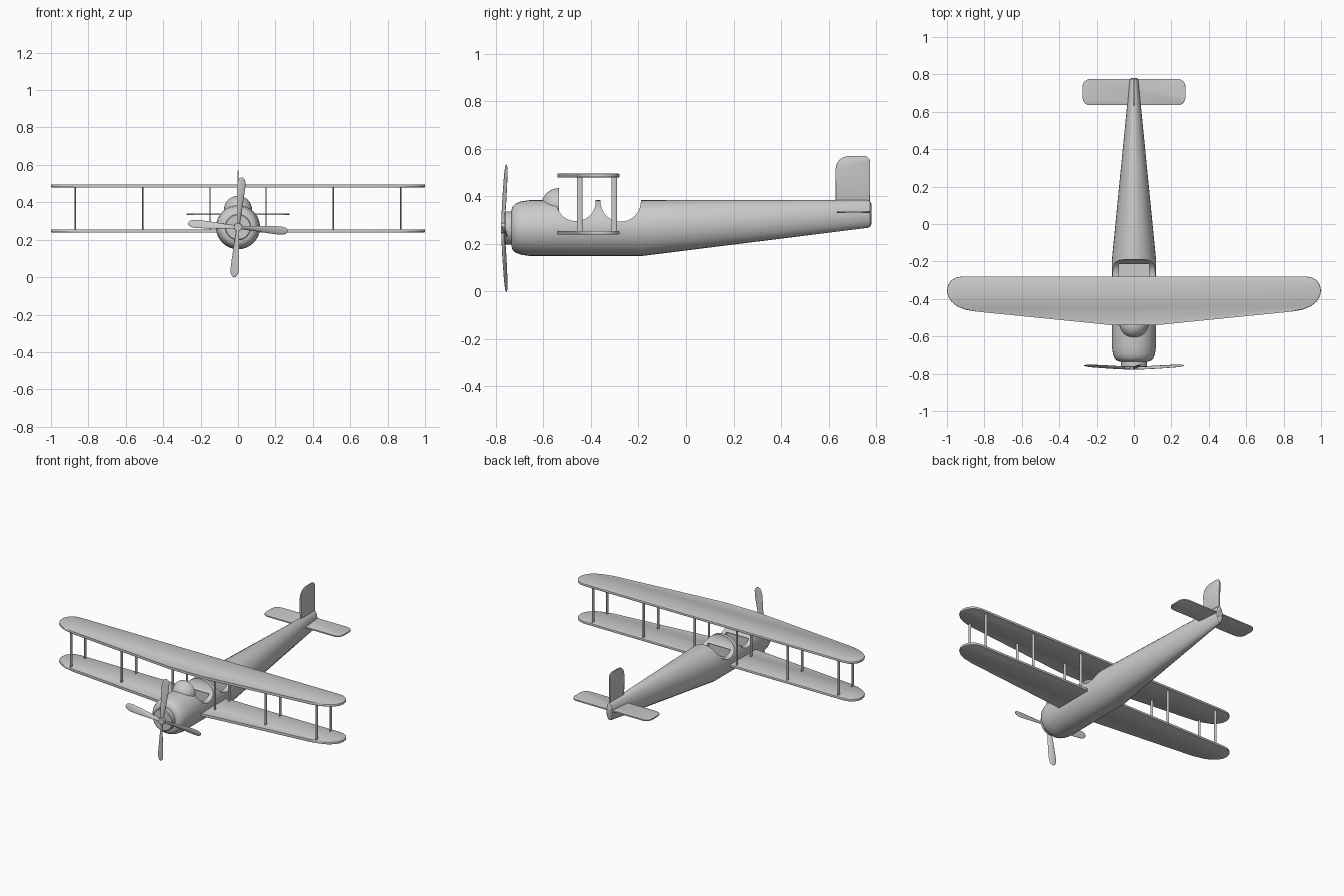
import bpy, bmesh, math
from mathutils import Matrix, Vector

if "Cube" in bpy.data.objects:
    bpy.data.objects.remove(bpy.data.objects["Cube"])

grey = bpy.data.materials.new("plain grey")
grey.diffuse_color = (0.6, 0.6, 0.6, 1)
grey.use_nodes = True
grey.node_tree.nodes["Principled BSDF"].inputs["Base Color"].default_value = grey.diffuse_color


def finish(name, bm, smooth=35):
    bmesh.ops.recalc_face_normals(bm, faces=bm.faces)
    mesh = bpy.data.meshes.new(name)
    bm.to_mesh(mesh)
    bm.free()
    mesh.materials.append(grey)
    ob = bpy.data.objects.new(name, mesh)
    bpy.context.collection.objects.link(ob)
    bpy.ops.object.select_all(action='DESELECT')
    ob.select_set(True)
    bpy.context.view_layer.objects.active = ob
    bpy.ops.object.shade_smooth_by_angle(angle=math.radians(smooth))
    return ob


def loft(bm, rings):
    """Skin closed rings of points and cap both ends."""
    rows = [[bm.verts.new(p) for p in ring] for ring in rings]
    n = len(rows[0])
    for a, b in zip(rows, rows[1:]):
        for i in range(n):
            j = (i + 1) % n
            bm.faces.new((a[i], a[j], b[j], b[i]))
    bm.faces.new(rows[0])
    bm.faces.new(rows[-1])


def plate(name, outline, place, low, high, edge):
    """Thin sheet with softened rims; place maps (u, v, depth) to space."""
    bm = bmesh.new()
    loft(bm, [[place(u, v, d) for u, v in outline] for d in (low, high)])
    rims = [e for e in bm.edges
            if any(len(f.verts) > 4 for f in e.link_faces)]
    bmesh.ops.bevel(bm, geom=rims, offset=edge, segments=2,
                    affect='EDGES', profile=0.5)
    return finish(name, bm)


def corner(cx, cy, r, start, steps=6):
    return [(cx + r * math.cos(math.radians(start + 90 * i / steps)),
             cy + r * math.sin(math.radians(start + 90 * i / steps)))
            for i in range(steps + 1)]


def ring(y, rx, bottom, top, n=32):
    zc, rz = (bottom + top) / 2, (top - bottom) / 2
    return [(rx * math.cos(2 * math.pi * i / n), y,
             zc + rz * math.sin(2 * math.pi * i / n)) for i in range(n)]


ZC = 0.267  # thrust line height

# Fuselage: rounded nose, straight cabin, long tapering tail
sections = [ring(y, r, ZC - r, ZC + r) for y, r in
            [(-0.735, 0.075), (-0.731, 0.09), (-0.718, 0.103),
             (-0.695, 0.112), (-0.655, 0.118), (-0.19, 0.118)]]
sections += [ring(0.765, 0.024, 0.268, 0.385), ring(0.775, 0.021, 0.272, 0.381),
             ring(0.78, 0.014, 0.282, 0.371)]
bm = bmesh.new()
loft(bm, sections)
fuselage = finish("fuselage", bm)


def cut(cutter):
    mod = fuselage.modifiers.new("cut", 'BOOLEAN')
    mod.operation, mod.solver, mod.object = 'DIFFERENCE', 'EXACT', cutter
    cutter.hide_render = True
    bpy.context.view_layer.objects.active = fuselage
    bpy.ops.object.modifier_apply(modifier=mod.name)
    bpy.data.objects.remove(cutter)


# Two open cockpits: scoops across the body
for y, r in ((-0.463, 0.083), (-0.275, 0.085)):
    bm = bmesh.new()
    bmesh.ops.create_cone(bm, cap_ends=True, segments=40, radius1=r, radius2=r,
                          depth=0.5, matrix=Matrix.Translation((0, y, 0.379))
                          @ Matrix.Rotation(math.pi / 2, 4, 'Y'))
    cut(finish("scoop_cutter", bm))

# Seat wells below the scoops
for y0, y1 in ((-0.53, -0.395), (-0.345, -0.198)):
    bm = bmesh.new()
    bmesh.ops.create_cube(bm, size=1, matrix=Matrix.Translation((0, (y0 + y1) / 2, 0.265))
                          @ Matrix.Diagonal((0.16, y1 - y0, 0.11, 1)))
    cut(finish("well_cutter", bm))
bpy.ops.object.select_all(action='DESELECT')
fuselage.select_set(True)
bpy.context.view_layer.objects.active = fuselage
bpy.ops.object.shade_smooth_by_angle(angle=math.radians(35))

# Domed windshield with a flat back
bm = bmesh.new()
bmesh.ops.create_uvsphere(bm, u_segments=32, v_segments=16, radius=0.075,
                          matrix=Matrix.Translation((0, -0.535, 0.36)))
cut_geom = bmesh.ops.bisect_plane(bm, geom=bm.verts[:] + bm.edges[:] + bm.faces[:],
                                  plane_co=(0, -0.535, 0), plane_no=(0, 1, 0),
                                  clear_outer=True)["geom_cut"]
bmesh.ops.holes_fill(bm, edges=[e for e in bm.edges if e.is_boundary])
finish("windshield", bm)

# Upper and lower wings: straight trailing edge, swept leading edge, round tips
half = [(0.11, -0.541), (0.84, -0.468), (0.90, -0.458), (0.945, -0.44),
        (0.978, -0.413), (0.995, -0.385), (1.0, -0.355), (0.994, -0.325),
        (0.978, -0.302), (0.953, -0.286), (0.92, -0.28)]
wing = half + [(-x, y) for x, y in reversed(half)]
for name, z in (("upper_wing", 0.488), ("lower_wing", 0.247)):
    plate(name, wing, lambda u, v, d: (u, v, d), z - 0.008, z + 0.008, 0.005)

# Wing struts: flattened rods in pairs
for side in (-1, 1):
    for x in (0.15, 0.51, 0.87):
        for y in (-0.447, -0.302):
            bm = bmesh.new()
            bmesh.ops.create_cone(bm, cap_ends=True, segments=12, radius1=1,
                                  radius2=1, depth=1,
                                  matrix=Matrix.Translation((side * x, y, 0.367))
                                  @ Matrix.Diagonal((0.0035, 0.011, 0.235, 1)))
            finish("wing_strut", bm)

# Tailplane and fin
tail = (corner(0.235, 0.735, 0.04, 0) + corner(-0.235, 0.735, 0.04, 90)
        + corner(-0.235, 0.675, 0.04, 180) + corner(0.235, 0.675, 0.04, 270))
plate("tailplane", tail, lambda u, v, d: (u, v, d), 0.331, 0.339, 0.002)
fin = ([(0.63, 0.335), (0.775, 0.335)] + corner(0.75, 0.545, 0.025, 0)
       + corner(0.685, 0.515, 0.055, 90))
plate("fin", fin, lambda u, v, d: (d, u, v), -0.004, 0.004, 0.002)

# Engine collar and propeller hub
for name, r, y0, y1 in (("engine_collar", 0.07, -0.765, -0.72),
                        ("propeller_hub", 0.022, -0.779, -0.755)):
    bm = bmesh.new()
    loft(bm, [ring(y, k, ZC - k, ZC + k) for y, k in
              ((y0, r * 0.93), (y0 + 0.004, r), (y1, r))])
    finish(name, bm)

# Four twisted propeller blades: distance, half width, half thickness, pitch
profile = [(0.01, 0.009, 0.005, 40), (0.05, 0.012, 0.005, 34),
           (0.11, 0.017, 0.005, 26), (0.17, 0.021, 0.004, 20),
           (0.22, 0.023, 0.004, 16), (0.245, 0.021, 0.003, 14),
           (0.259, 0.015, 0.003, 13), (0.267, 0.005, 0.002, 13)]
for k in range(4):
    a = math.radians(4.5 + 90 * k)
    out = Vector((math.sin(a), 0, math.cos(a)))
    across = Vector((math.cos(a), 0, -math.sin(a)))
    back = Vector((0, 1, 0))
    rings = []
    for dist, w, t, pitch in profile:
        p = math.radians(pitch)
        chord = across * math.cos(p) + back * math.sin(p)
        normal = back * math.cos(p) - across * math.sin(p)
        centre = Vector((0, -0.772 + 0.06 * dist, ZC)) + out * dist
        rings.append([centre + chord * w * math.cos(q) + normal * t * math.sin(q)
                      for q in (2 * math.pi * i / 12 for i in range(12))])
    bm = bmesh.new()
    loft(bm, rings)
    finish("propeller_blade", bm, 50)
